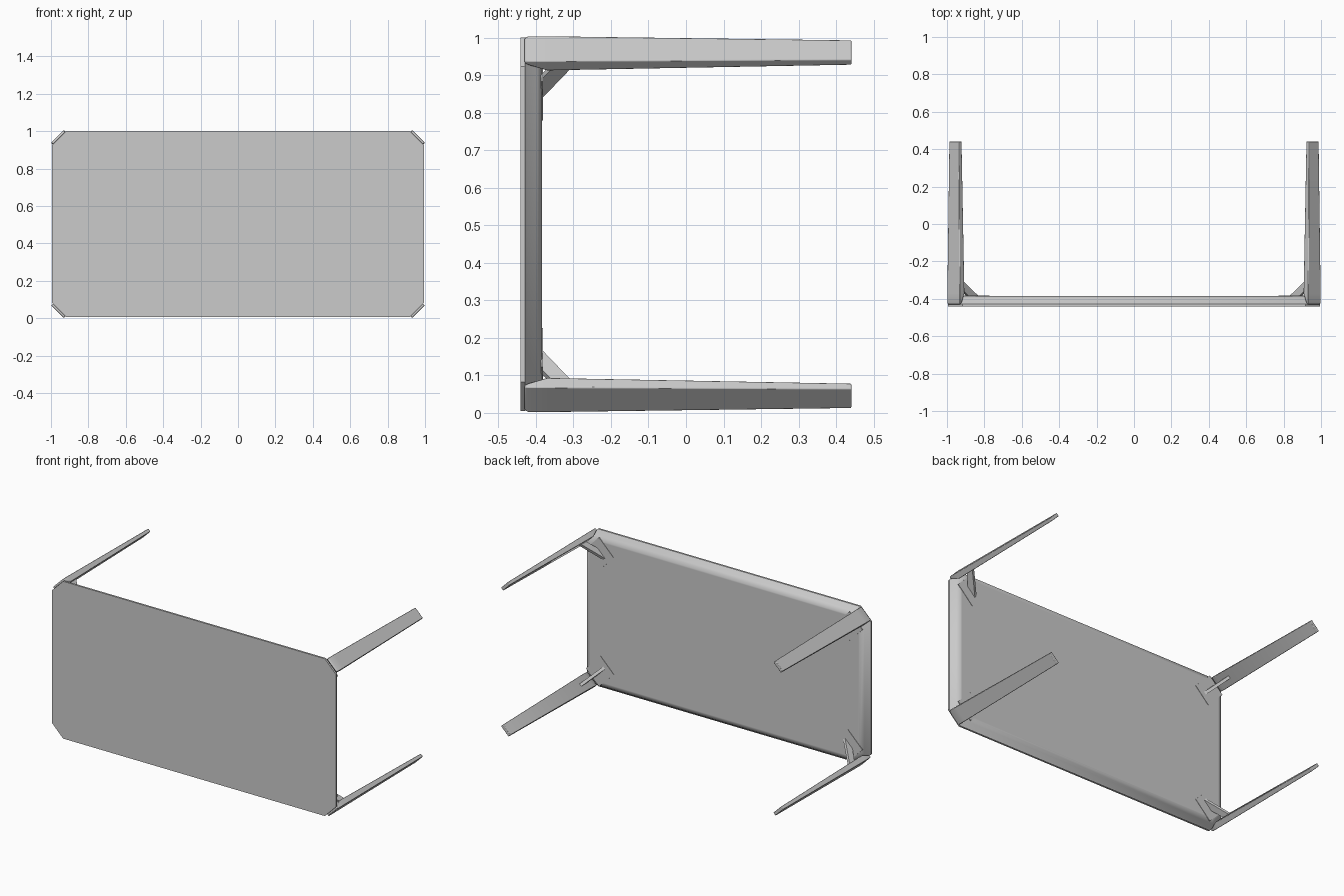
import bpy, bmesh, math

cube = bpy.data.objects.get("Cube")
if cube:
    bpy.data.objects.remove(cube, do_unlink=True)

grey = bpy.data.materials.new("painted_grey")
grey.use_nodes = True
colour = (0.6, 0.6, 0.6, 1)
grey.diffuse_color = colour
grey.node_tree.nodes["Principled BSDF"].inputs["Base Color"].default_value = colour

MID_Z = 0.503
R = math.sqrt(0.5)


def loft(name, rings, bevel=0):
    """Join matching rings of points into a closed solid."""
    bm = bmesh.new()
    loops = [[bm.verts.new(p) for p in ring] for ring in rings]
    n = len(loops[0])
    for a, b in zip(loops, loops[1:]):
        for i in range(n):
            j = (i + 1) % n
            bm.faces.new((a[i], a[j], b[j], b[i]))
    bm.faces.new(loops[0])
    bm.faces.new(loops[-1])
    bmesh.ops.recalc_face_normals(bm, faces=bm.faces)
    mesh = bpy.data.meshes.new(name)
    bm.to_mesh(mesh)
    bm.free()
    mesh.materials.append(grey)
    obj = bpy.data.objects.new(name, mesh)
    bpy.context.collection.objects.link(obj)
    if bevel:
        mod = obj.modifiers.new("soft_edges", "BEVEL")
        mod.width = bevel
        mod.segments = 2
        mod.limit_method = "ANGLE"
        mod.angle_limit = math.radians(40)
    bpy.ops.object.select_all(action="DESELECT")
    obj.select_set(True)
    bpy.context.view_layer.objects.active = obj
    bpy.ops.object.shade_smooth_by_angle(angle=math.radians(40))
    return obj


def top_ring(y, inset):
    """Rectangle with cut corners, shrunk evenly by the inset."""
    a, b = 0.995 - inset, 0.498 - inset
    c = 0.078 - inset * (2 - math.sqrt(2))
    quarter = [(a, b - c), (a - c, b)]
    outline = quarter + [(-x, z) for x, z in reversed(quarter)]
    outline += [(-x, -z) for x, z in outline]
    return [(x, y, MID_Z + z) for x, z in outline]


# Table top: thin lip, sloping apron and flat underside
profile = [(-0.441, 0), (-0.429, 0), (-0.425, 0.006), (-0.397, 0.024),
           (-0.384, 0.047), (-0.384, 0.055)]
loft("table_top", [top_ring(y, inset) for y, inset in profile])

# Corner parts: u runs inward along the diagonal, v across it
for sx, side in ((1, "left"), (-1, "right")):
    for sz, level in ((1, "upper"), (-1, "lower")):
        def place(u, v, y):
            return (sx * (0.9655 - (u - v) * R), y,
                    MID_Z + sz * (0.4685 - (u + v) * R))

        def section(y, u0, u1, half):
            return [place(u, v, y) for u, v in
                    ((u0, -half), (u1, -half), (u1, half), (u0, half))]

        tag = f"{level}_{side}"

        # Tapered leg
        loft(f"leg_{tag}", [section(-0.43, 0.004, 0.012, 0.044),
                            section(-0.42, 0, 0.016, 0.0475),
                            section(-0.37, 0, 0.037, 0.0475),
                            section(0.441, 0.005, 0.026, 0.037)], bevel=0.003)

        # Mounting plate on the underside
        loft(f"plate_{tag}", [section(y, 0.06, 0.206, 0.065)
                              for y in (-0.386, -0.3815)])

        # Slanted brace from plate to leg
        brace = [(0.18, -0.384), (0.03, -0.282), (0.03, -0.33), (0.105, -0.384)]
        loft(f"brace_{tag}", [[place(u, v, y) for u, y in brace]
                              for v in (-0.009, 0.009)])
